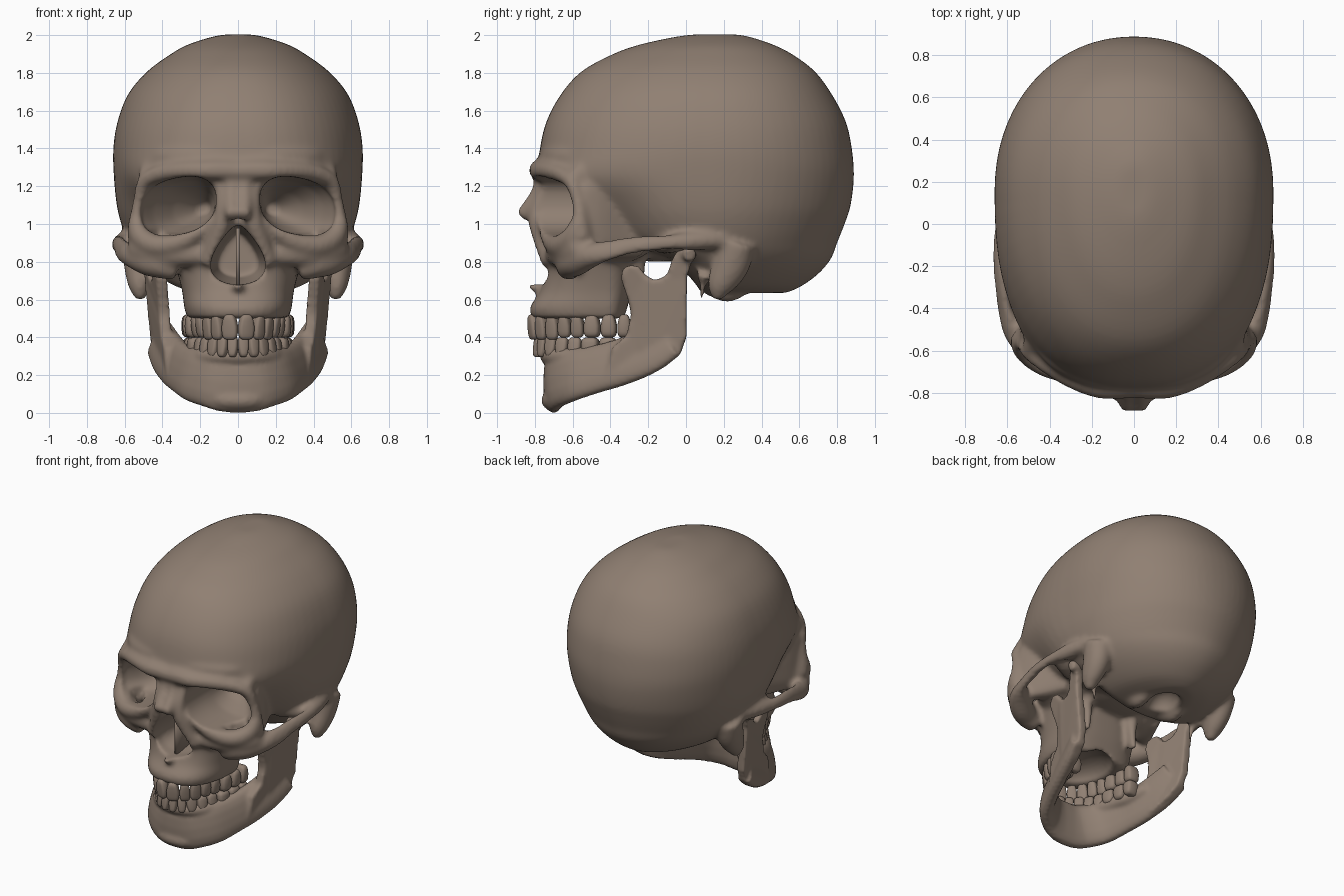
import bpy, bmesh, math
from mathutils import Vector, Matrix

bone = bpy.data.materials.new("brown_bone")
bone.diffuse_color = (0.28, 0.215, 0.17, 1)


def spow(c, p):
    return math.copysign(abs(c) ** p, c)


def smooth(rows, n=4):
    """Catmull-Rom resampling of a list of equal-length tuples."""
    out = []
    for i in range(len(rows) - 1):
        a, b, c, d = rows[max(i - 1, 0)], rows[i], rows[i + 1], rows[min(i + 2, len(rows) - 1)]
        for k in range(n):
            t = k / n
            out.append(tuple(0.5 * (2 * q + (r - p) * t + (2 * p - 5 * q + 4 * r - s) * t * t
                                    + (3 * q - p - 3 * r + s) * t ** 3)
                             for p, q, r, s in zip(a, b, c, d)))
    return out + [rows[-1]]


def loft(bm, rings):
    vs = [[bm.verts.new(p) for p in r] for r in rings]
    n = len(vs[0])
    for a, b in zip(vs, vs[1:]):
        for i in range(n):
            j = (i + 1) % n
            bm.faces.new((a[i], a[j], b[j], b[i]))
    bm.faces.new(vs[0])
    bm.faces.new(vs[-1])


def egg_ring(z, yf, yb, w, p, yc, pback):
    """Horizontal egg outline, widest at yc; p is the squareness of the front."""
    out = []
    for i in range(72):
        t = 2 * math.pi * i / 72
        co = math.cos(t)
        q = p if co > 0 else pback
        y = yc + spow(co, q) * (yf - yc if co > 0 else yc - yb)
        out.append(Vector((w * spow(math.sin(t), q), y, z)))
    return out


def tube(bm, path, p=1.0, ref=(0, 0, 1), mirror=True):
    """Swept tube; points are (x, y, z, radius) or (x, y, z, side, up)."""
    path = smooth([q if len(q) == 5 else q + (q[3],) for q in path])
    pts = [Vector(q[:3]) for q in path]
    rings, side = [], None
    for i, q in enumerate(path):
        t = (pts[min(i + 1, len(pts) - 1)] - pts[max(i - 1, 0)]).normalized()
        side = t.cross(Vector(ref)) if side is None else side - t * side.dot(t)
        side.normalize()
        up = side.cross(t)
        rings.append([pts[i] + side * q[3] * spow(math.cos(a), p) + up * q[4] * spow(math.sin(a), p)
                      for a in (2 * math.pi * k / 16 for k in range(16))])
    loft(bm, rings)
    if mirror:
        loft(bm, [[Vector((-v.x, v.y, v.z)) for v in r] for r in rings])


def ball(bm, loc, rad):
    bmesh.ops.create_uvsphere(bm, u_segments=24, v_segments=14, radius=1,
                              matrix=Matrix.Translation(loc) @ Matrix.Diagonal((*rad, 1)))


def make(name, bm):
    bmesh.ops.recalc_face_normals(bm, faces=bm.faces[:])
    me = bpy.data.meshes.new(name)
    bm.to_mesh(me)
    bm.free()
    ob = bpy.data.objects.new(name, me)
    bpy.context.collection.objects.link(ob)
    return ob


def remesh(ob, size):
    m = ob.modifiers.new("remesh", 'REMESH')
    m.mode, m.voxel_size = 'VOXEL', size


def finish(ob, iterations=0):
    if iterations:
        m = ob.modifiers.new("soften", 'SMOOTH')
        m.factor, m.iterations = 0.5, iterations
    dg = bpy.context.evaluated_depsgraph_get()
    me = bpy.data.meshes.new_from_object(ob.evaluated_get(dg))
    ob.modifiers.clear()
    ob.data = me
    me.materials.clear()
    me.materials.append(bone)
    me.polygons.foreach_set("use_smooth", [True] * len(me.polygons))


# ---- cranium: rows of height, front, back, half width, front squareness ----
bm = bmesh.new()
rows = [(2.003, .04, .27, .07, 1), (1.99, -.06, .34, .14, 1), (1.95, -.243, .46, .265, .97),
        (1.9, -.385, .56, .355, .95), (1.81, -.55, .68, .478, .93), (1.69, -.66, .77, .58, .9),
        (1.545, -.738, .845, .637, .87), (1.4, -.773, .878, .66, .83), (1.25, -.785, .889, .657, .77),
        (1.1, -.7, .872, .642, .82), (1.0, -.62, .84, .618, .9), (.9, -.43, .80, .58, .95),
        (.82, -.1, .77, .525, .9), (.74, .0, .705, .44, .9), (.67, .06, .61, .33, .9), (.635, .08, .53, .2, .95)]
rings = [egg_ring(*r, .15, .95 + .1 * min(1, max(0, (1.3 - r[0]) / .4))) for r in smooth(rows)]
for r in rings:
    for v in r:  # temporal hollow behind the orbits
        v.x *= 1 - .13 * math.exp(-((v.y + .4) / .2) ** 2 - ((v.z - .98) / .2) ** 2)
loft(bm, rings)

# ---- upper jaw and middle of the face ----
rows = [(.50, -.815, -.32, .268), (.56, -.825, -.31, .285), (.64, -.775, -.29, .295), (.74, -.75, -.28, .32),
        (.86, -.755, -.28, .36), (.96, -.76, -.3, .38), (1.08, -.765, -.35, .36), (1.22, -.775, -.4, .32)]
loft(bm, [egg_ring(*r, .8, -.42, .8) for r in smooth(rows)])

# brow ridge running down the outer orbit rim
tube(bm, [(-.03, -.77, 1.28, .055), (.06, -.775, 1.285, .055), (.17, -.775, 1.285, .052), (.30, -.73, 1.285, .048),
          (.42, -.66, 1.265, .044), (.495, -.605, 1.22, .04), (.522, -.572, 1.12, .035),
          (.535, -.56, 1.02, .043), (.53, -.555, .93, .06)])
# forehead swelling above the brow, sweeping back to the temples
tube(bm, [(-.03, -.715, 1.36, .06), (.18, -.705, 1.36, .065), (.33, -.635, 1.35, .075), (.41, -.53, 1.35, .08),
          (.45, -.4, 1.36, .08)])
tube(bm, [(.48, -.6, 1.235, .05), (.455, -.53, 1.28, .07), (.43, -.42, 1.31, .09)])
# lower orbit rim and face below it
tube(bm, [(.13, -.75, 1.02, .04), (.28, -.715, .915, .05), (.42, -.665, .885, .06),
          (.51, -.6, .93, .06), (.54, -.56, 1.02, .045)])
tube(bm, [(.2, -.69, .84, .06), (.34, -.655, .84, .07), (.46, -.605, .855, .075), (.53, -.55, .87, .07)])
# outer orbit wall and the bone behind the cheek
tube(bm, [(.515, -.56, 1.06, .035, .18), (.475, -.47, 1.05, .055, .22), (.41, -.36, 1.05, .07, .23),
          (.35, -.25, 1.05, .08, .23)], p=.55)
for s in (1, -1):
    ball(bm, (s * .28, -.38, .9), (.17, .2, .11))
# cheekbone and arch
tube(bm, [(.32, -.62, .755, .06), (.40, -.615, .785, .075), (.48, -.575, .805, .078), (.56, -.5, .835, .065),
          (.61, -.41, .86, .03, .058), (.625, -.3, .885, .03, .05), (.637, -.2, .897, .028, .045),
          (.634, -.08, .905, .03, .042), (.60, .05, .91, .05), (.56, .2, .92, .05)])
tube(bm, [(.5, -.59, .93, .06), (.52, -.55, .85, .07), (.5, -.53, .79, .055)], ref=(0, 1, 0))
# joint socket, mastoid, styloid, pterygoid plate, neck joint
tube(bm, [(.42, -.12, .92, .08), (.54, -.08, .9, .055), (.61, -.06, .91, .038)])
tube(bm, [(.52, .27, .9, .1), (.52, .235, .78, .085, .1), (.52, .18, .67, .06, .07), (.515, .165, .6, .025)],
     ref=(0, 1, 0))
tube(bm, [(.44, .10, .74, .05), (.42, .09, .68, .022), (.41, .08, .6, .014)], ref=(0, 1, 0))
tube(bm, [(.2, -.27, .86, .06), (.19, -.26, .72, .03, .045), (.2, -.25, .6, .02, .035)], ref=(0, 1, 0))
tube(bm, [(.13, .13, .67, .05), (.15, .22, .635, .05), (.14, .3, .66, .04)])
ball(bm, (0, -.15, .92), (.3, .3, .12))
# nasal bones, aperture margin, nasal spine
tube(bm, [(.03, -.755, 1.25, .05), (.033, -.775, 1.17, .044), (.033, -.825, 1.09, .044), (.028, -.875, 1.04, .036)])
tube(bm, [(.08, -.74, 1.2, .04), (.075, -.79, 1.05, .047), (.11, -.765, .93, .048), (.165, -.715, .79, .05)])
tube(bm, [(0, -.72, .655, .05), (0, -.78, .665, .036), (0, -.835, .68, .02)], mirror=False)
skull = make("skull", bm)

# ---- cavities: orbits, nose opening, palate, foramen ----
bm = bmesh.new()
orbit = [(-1.0, .315, 1.095, .2, .152), (-.57, .315, 1.095, .2, .15), (-.48, .285, 1.09, .165, .135),
         (-.36, .235, 1.085, .11, .09), (-.24, .18, 1.08, .035, .03)]
for s in (1, -1):
    rings = []
    for y, cx, cz, rx, rz in orbit:
        ring = []
        for k in range(32):
            a = 2 * math.pi * k / 32
            dx = rx * spow(math.cos(a), .85)
            ring.append((s * (cx + dx), y, cz + rz * spow(math.sin(a), .85) - .17 * dx))
        rings.append(ring)
    loft(bm, rings)
rings = []
for y, f in ((-1.0, 1), (-.68, 1), (-.45, .75)):
    angles = [2 * math.pi * k / 32 for k in range(32)]
    rings.append([(.165 * f * math.sin(a) * (.8 - .4 * math.cos(a)), y, .837 + .158 * f * math.cos(a))
                  for a in angles])
loft(bm, rings)
ball(bm, (0, -.52, .48), (.18, .23, .12))
ball(bm, (0, .3, .61), (.1, .13, .12))
cutter = make("cavity_cutter", bm)
cutter.hide_render = True

remesh(skull, .016)
cut = skull.modifiers.new("cavities", 'BOOLEAN')
cut.operation, cut.solver, cut.object = 'DIFFERENCE', 'EXACT', cutter
remesh(skull, .0135)
finish(skull, 6)
bpy.data.objects.remove(cutter)

# nasal septum
bm = bmesh.new()
bmesh.ops.create_cube(bm, size=1, matrix=Matrix.Translation((0, -.58, .82)) @ Matrix.Diagonal((.02, .27, .32, 1)))
finish(make("nasal_septum", bm))

# ---- lower jaw ----
bm = bmesh.new()
tube(bm, [(-.03, -.70, .16, .055, .16), (.06, -.698, .16, .055, .158), (.14, -.675, .175, .055, .15),
          (.23, -.60, .20, .052, .143), (.29, -.48, .23, .05, .132), (.34, -.34, .27, .05, .13),
          (.385, -.2, .33, .045, .13), (.42, -.09, .40, .035, .12)], p=.8)
tube(bm, [(-.03, -.715, .065, .05), (.06, -.712, .068, .05), (.13, -.69, .08, .042)])  # chin
tube(bm, [(-.03, -.735, .30, .04), (.09, -.72, .30, .04), (.18, -.64, .30, .043),     # tooth ridge
          (.235, -.5, .305, .047), (.275, -.38, .315, .05), (.335, -.27, .35, .05)])
tube(bm, [(.47, .01, .83, .03, .04), (.51, .015, .84, .04, .042), (.56, .02, .835, .03, .035)])  # condyle
outline = [(-.42, .2), (-.39, .345), (-.315, .41), (-.29, .52), (-.307, .6), (-.344, .71), (-.335, .765),
           (-.296, .783), (-.25, .775), (-.215, .73), (-.164, .7), (-.1, .73), (-.07, .82), (-.04, .865),
           (.03, .865), (.03, .80), (.005, .72), (.002, .4), (-.03, .31), (-.11, .245), (-.243, .18)]
for s in (1, -1):
    loft(bm, [[(s * (.44 + .18 * y + .16 * max(0, z - .55) + .05 * min(0, z - .5) + d), y, z) for y, z in outline]
              for d in (-.03, .03)])
jaw = make("lower_jaw", bm)
remesh(jaw, .0125)
finish(jaw, 6)


# ---- teeth: rounded blocks spaced along an elliptical arch ----
def teeth(name, A, B, yc, zc, h, widths, root):
    bm = bmesh.new()
    t = 0.0

    def walk(t, dist):
        for _ in range(20):
            t += dist / 20 / math.hypot(A * math.cos(t), B * math.sin(t))
        return t
    for i, w in enumerate(widths):
        mid = walk(t, w / 2)
        t = walk(mid, w / 2)
        pos = Vector((A * math.sin(mid), yc - B * math.cos(mid), zc))
        tan = Vector((A * math.cos(mid), B * math.sin(mid), 0)).normalized()
        nor = Vector((-tan.y, tan.x, 0))
        depth = .032 if i < 3 else .04 if i < 5 else .047
        hh = h * (1.0 if i < 3 else .92)
        for s in (1, -1):
            new = bmesh.ops.create_uvsphere(bm, u_segments=16, v_segments=12, radius=1)["verts"]
            for v in new:
                x, y, z = (spow(c, .55) for c in v.co)
                k = 1 - .28 * max(0, z * root)
                d = depth * (1 if i > 4 else .8 + .2 * z * root)
                p = pos + tan * (x * k * w * .49) + nor * (y * d)
                v.co = (s * p.x, p.y, zc + z * hh + root * (h - hh))
    finish(make(name, bm))


teeth("upper_teeth", .252, .515, -.30, .455, .067, [.088, .07, .075, .072, .072, .09, .088, .075], 1)
teeth("lower_teeth", .245, .485, -.30, .352, .057, [.056, .06, .07, .072, .075, .095, .095, .08], -1)
